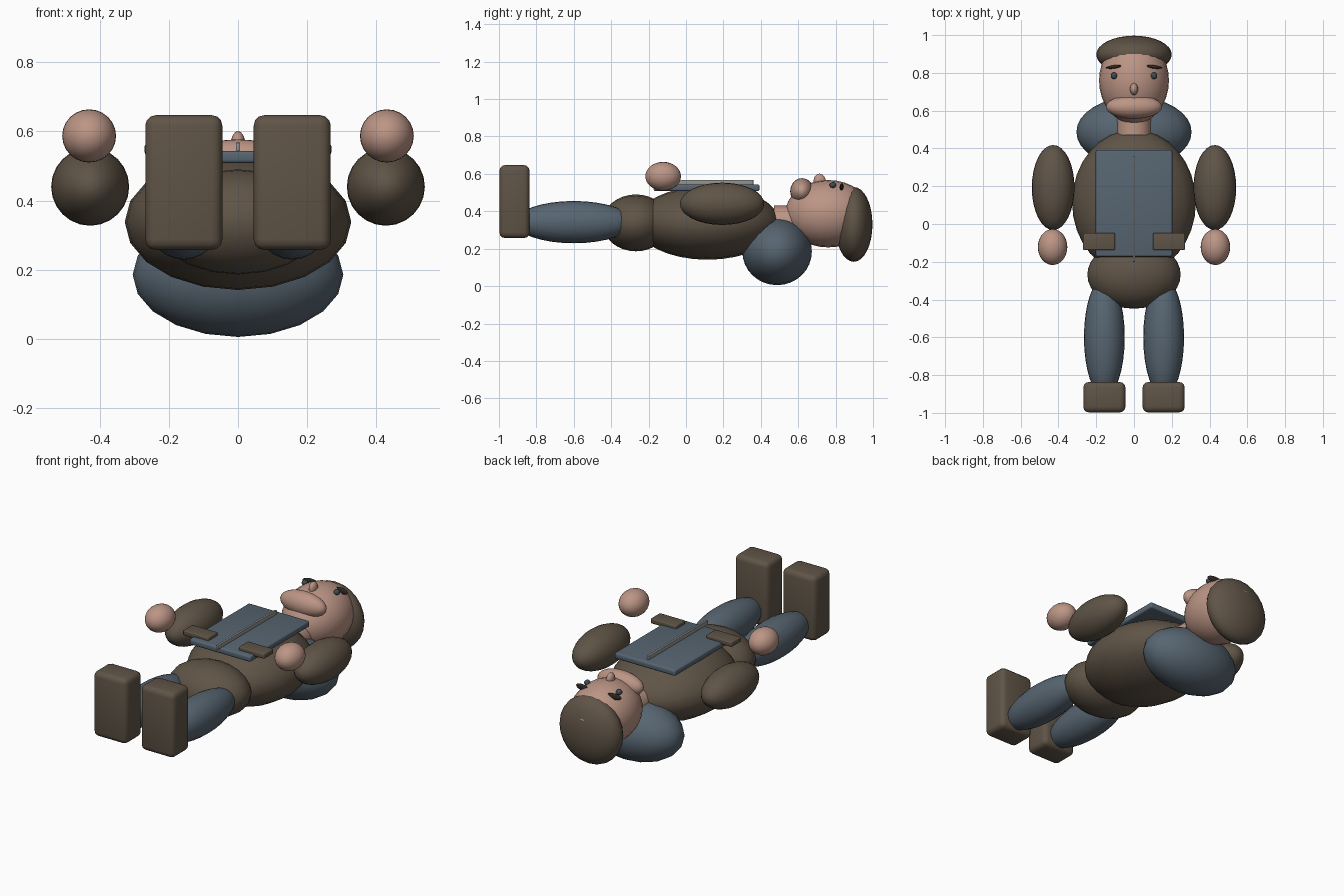
import bpy
import math

cube = bpy.data.objects.get("Cube")
if cube:
    bpy.data.objects.remove(cube, do_unlink=True)


def material(name, rgb):
    m = bpy.data.materials.new(name)
    m.use_nodes = True
    m.diffuse_color = (*rgb, 1)
    m.node_tree.nodes["Principled BSDF"].inputs["Base Color"].default_value = (*rgb, 1)
    return m


BROWN = material("brown cloth", (0.115, 0.088, 0.062))
BLUE = material("slate blue cloth", (0.095, 0.13, 0.165))
SKIN = material("skin", (0.5, 0.3, 0.235))
METAL = material("grey metal", (0.3, 0.3, 0.29))
EYE = material("dark eye", (0.05, 0.07, 0.09))
BROW = material("dark brow", (0.03, 0.022, 0.017))


def finish(name, mat, angle):
    ob = bpy.context.object
    ob.name = name
    ob.data.materials.append(mat)
    bpy.ops.object.shade_smooth_by_angle(angle=math.radians(angle))
    return ob


def ball(name, mat, center, radii, segments=24, rings=16, turn=0):
    """Ellipsoid with its poles along the body's length (y)."""
    bpy.ops.mesh.primitive_uv_sphere_add(segments=segments, ring_count=rings, radius=1)
    ob = bpy.context.object
    ob.rotation_euler.x = -math.pi / 2
    bpy.ops.object.transform_apply(rotation=True)
    ob.scale = radii
    bpy.ops.object.transform_apply(scale=True)
    ob.location = center
    ob.rotation_euler.z = turn
    return finish(name, mat, 60)


def box(name, mat, center, size, bevel):
    bpy.ops.mesh.primitive_cube_add(size=1, location=center)
    ob = bpy.context.object
    ob.scale = size
    bpy.ops.object.transform_apply(location=False, scale=True)
    mod = ob.modifiers.new("rounded edges", 'BEVEL')
    mod.width = bevel
    mod.segments = 3
    bpy.ops.object.modifier_apply(modifier=mod.name)
    return finish(name, mat, 40)


# Body, lying on its back
ball("torso", BROWN, (0, 0.115, 0.338), (0.328, 0.385, 0.197), 20)
ball("hips", BROWN, (0, -0.268, 0.338), (0.247, 0.18, 0.152), 20)
ball("hood", BLUE, (0, 0.487, 0.185), (0.305, 0.186, 0.18), 20)

# Jacket front, zip and pockets
box("jacket_panel", BLUE, (0, 0.11, 0.526), (0.405, 0.565, 0.036), 0.01)
box("zip", METAL, (0, 0.08, 0.555), (0.013, 0.56, 0.025), 0.002)

# Limbs and paired parts
for side, s in (("left", 1), ("right", -1)):
    box(side + "_pocket", BROWN, (s * 0.185, -0.093, 0.548), (0.17, 0.09, 0.03), 0.006)
    ball(side + "_arm", BROWN, (s * 0.428, 0.193, 0.44), (0.113, 0.225, 0.113))
    ball(side + "_hand", SKIN, (s * 0.431, -0.122, 0.587), (0.078, 0.095, 0.077))
    ball(side + "_leg", BLUE, (s * 0.157, -0.6, 0.342), (0.108, 0.315, 0.113))
    box(side + "_boot", BROWN, (s * 0.157, -0.917, 0.452), (0.223, 0.161, 0.39), 0.03)
    ball(side + "_eye", EYE, (s * 0.106, 0.785, 0.54), (0.017, 0.018, 0.016), 16, 10)
    ball(side + "_brow", BROW, (s * 0.105, 0.832, 0.53), (0.046, 0.009, 0.019), 16, 10, -s * 0.12)

# Neck, head and face
bpy.ops.mesh.primitive_cylinder_add(vertices=20, radius=0.09, depth=0.16,
                                    location=(0, 0.55, 0.34), rotation=(math.pi / 2, 0, 0))
finish("neck", SKIN, 40)
ball("head", SKIN, (0, 0.76, 0.387), (0.185, 0.23, 0.18))
ball("muzzle", SKIN, (0, 0.62, 0.507), (0.148, 0.063, 0.07))
ball("nose", SKIN, (0, 0.714, 0.563), (0.021, 0.032, 0.038), 16, 10)
ball("hair", BROWN, (0, 0.897, 0.33), (0.2, 0.1, 0.2))
